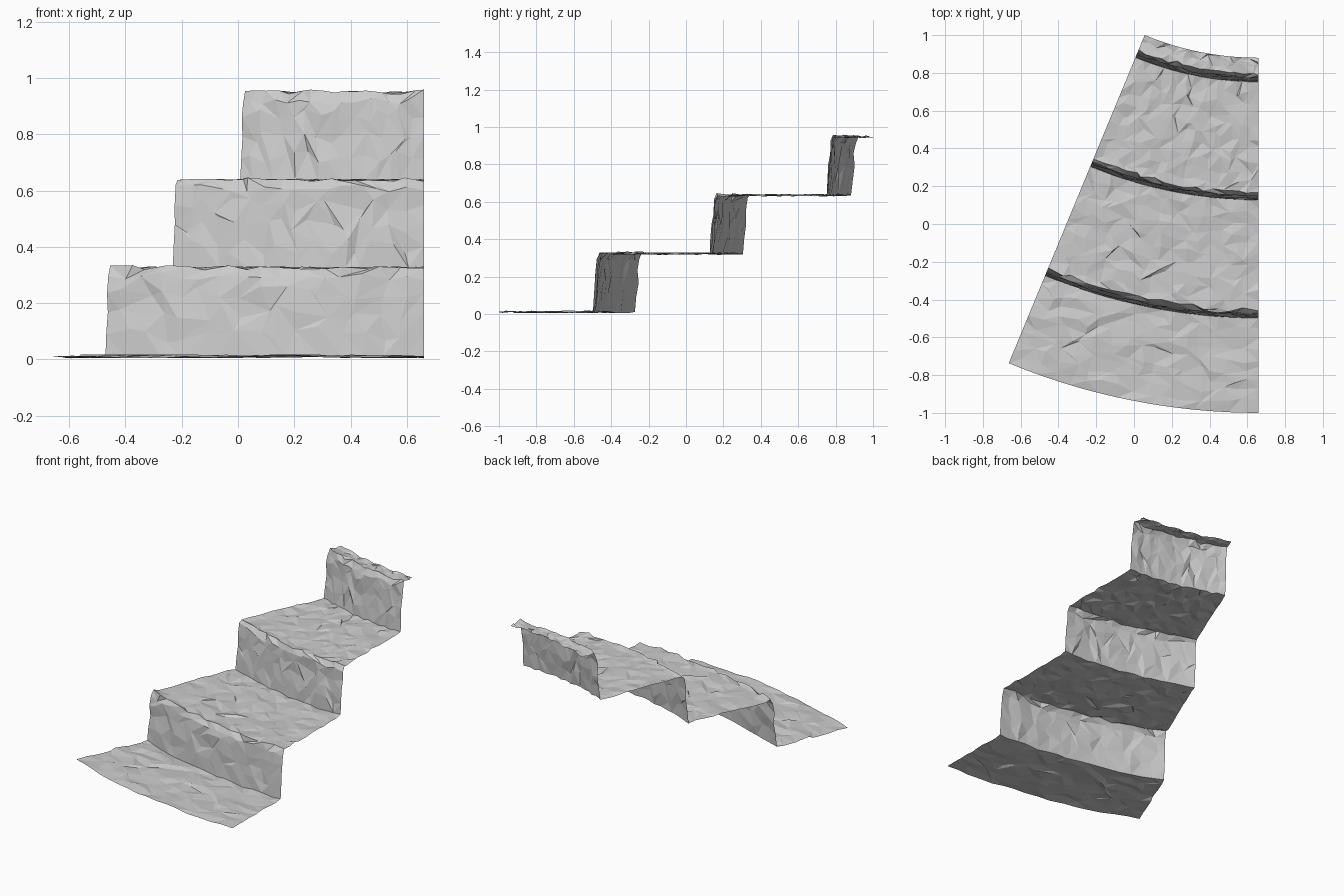
import bpy, bmesh, math, random
from mathutils import Vector

if "Cube" in bpy.data.objects:
    bpy.data.objects.remove(bpy.data.objects["Cube"])

random.seed(7)
CX, CY = 0.66, 2.457            # centre of the curved flight
SWEEP = math.radians(22.5)
COLS = 16
RISE = 0.312
R_END = 1.577


def jit(a):
    return random.uniform(-a, a)


def tread_rows(r0, r1, z, n):
    """Rows across a tread: (radius, height, kind)."""
    return [(r0 + (r1 - r0) * i / n, z, "tread") for i in range(n + 1)]


# Step profile from the outer bottom edge to the inner top edge
bases = [2.955, 2.330, 1.705]
rows = []
r_start, z = 3.457, 0.016
for i, rb in enumerate(bases):
    rows += tread_rows(r_start, rb, z, 9)
    for f in (0.25, 0.5, 0.72):                       # rough riser
        rows.append((rb - 0.028 * f, z + RISE * f, "riser"))
    rows.append((rb - 0.024, z + RISE - 0.028, "chip"))   # worn nosing
    rows.append((rb - 0.042, z + RISE + 0.003, "nose"))
    r_start, z = rb - 0.085, z + RISE
rows += tread_rows(r_start, R_END, z, 2)

# Sweep the profile around the centre with stone-like roughness
bm = bmesh.new()
grid = []
for k, (r, h, kind) in enumerate(rows):
    line = []
    end = k in (0, len(rows) - 1)
    corner = kind == "tread" and k + 1 < len(rows) and rows[k + 1][2] == "riser"
    for c in range(COLS + 1):
        side = c in (0, COLS)
        t = c / COLS
        rr, zz = r, h
        if not side:
            t += jit(0.4 if not (end or corner) else 0.15) / COLS
        if kind == "tread":
            zz += jit(0.007)
            if not (end or corner):
                rr += jit(0.02)
        elif kind == "riser":
            rr += jit(0.008)
            zz += 0 if side else jit(0.03)
        elif kind == "chip":
            rr += jit(0.005)
            zz += jit(0.014)
        else:
            rr += jit(0.012)
            zz += jit(0.009)
        a = SWEEP * (1 - t)
        line.append(bm.verts.new((CX - rr * math.sin(a), CY - rr * math.cos(a), zz)))
    grid.append(line)

# Irregular triangles; faces look up and out
for lo, hi in zip(grid, grid[1:]):
    for c in range(COLS):
        a, b, d, e = lo[c], lo[c + 1], hi[c + 1], hi[c]
        if random.random() < 0.5:
            bm.faces.new((a, b, d)); bm.faces.new((a, d, e))
        else:
            bm.faces.new((a, b, e)); bm.faces.new((b, d, e))

# Rest the lowest point on the ground
low = min(v.co.z for v in bm.verts)
bmesh.ops.translate(bm, verts=bm.verts, vec=Vector((0, 0, 0.004 - low)))

mesh = bpy.data.meshes.new("curved_stone_steps")
bm.to_mesh(mesh)
bm.free()
obj = bpy.data.objects.new("curved_stone_steps", mesh)
bpy.context.collection.objects.link(obj)
